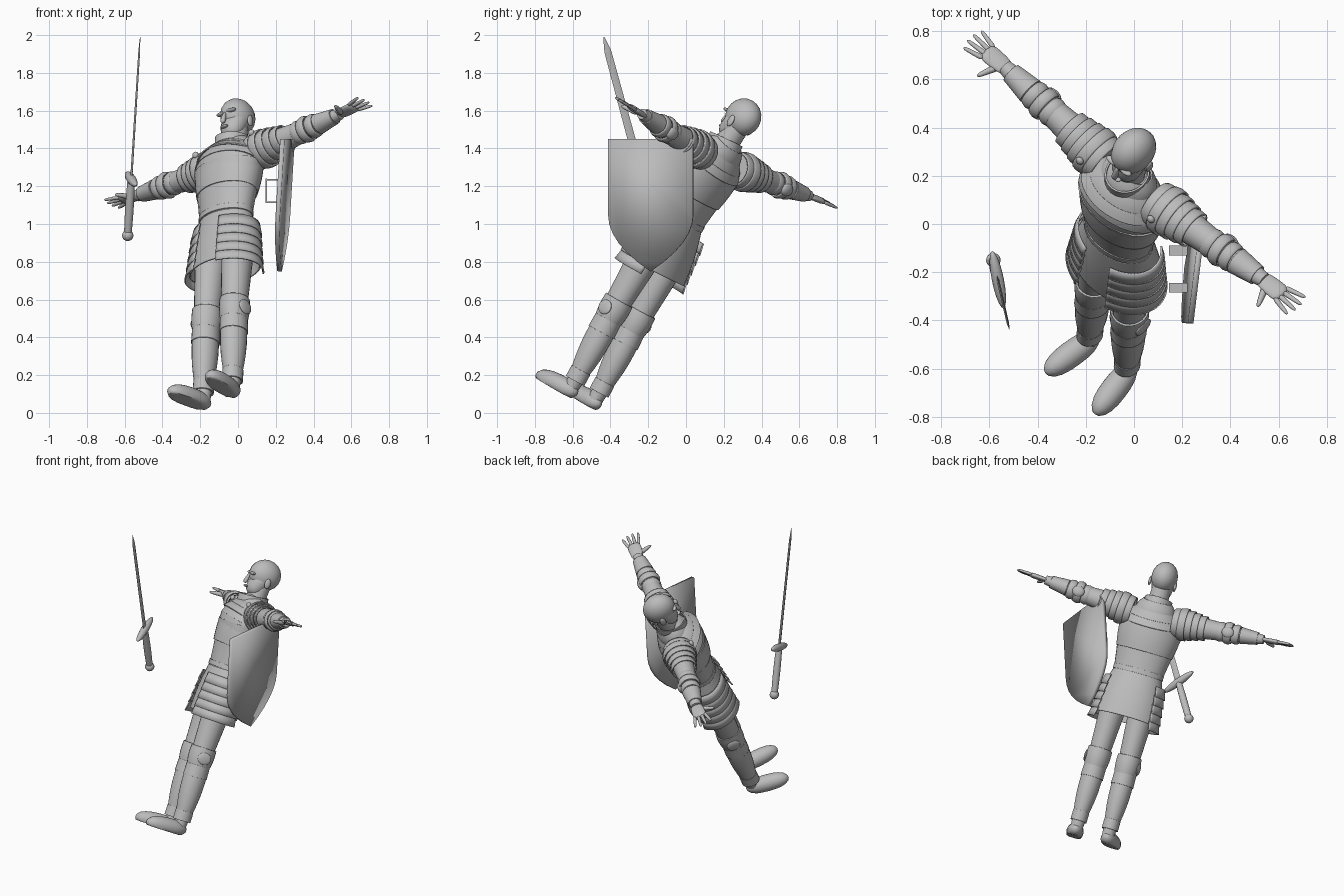
import bpy, bmesh, math
from mathutils import Matrix, Vector

if "Cube" in bpy.data.objects:
    bpy.data.objects.remove(bpy.data.objects["Cube"])

GREY = (.5, .5, .5, 1)
material = bpy.data.materials.new("plain grey")
material.use_nodes = True
material.diffuse_color = GREY
material.node_tree.nodes["Principled BSDF"].inputs["Base Color"].default_value = GREY


def frame(origin, up, side):
    """Matrix whose z follows up and whose x follows side."""
    z_axis = Vector(up).normalized()
    x_axis = Vector(side)
    x_axis = (x_axis - z_axis * x_axis.dot(z_axis)).normalized()
    turn = Matrix((x_axis, z_axis.cross(x_axis), z_axis)).transposed().to_4x4()
    return Matrix.Translation(origin) @ turn


# The figure leans back and turns; the sword floats beside it
BODY = frame((-.08, -.54, .04), (.045, .483, .874), (.737, -.607, .296))
SWORD = frame((-.585, -.145, .92), (.06, -.26, .96), (1, .2, 0))
WORLD = Matrix.Identity(4)


def finish(mesh_data, name, space, thickness=0):
    bmesh.ops.recalc_face_normals(mesh_data, faces=mesh_data.faces)
    mesh = bpy.data.meshes.new(name)
    mesh_data.to_mesh(mesh)
    mesh_data.free()
    mesh.materials.append(material)
    mesh.shade_smooth()
    mesh.set_sharp_from_angle(angle=math.radians(50))
    part = bpy.data.objects.new(name, mesh)
    bpy.context.collection.objects.link(part)
    part.matrix_world = space
    if thickness:
        part.modifiers.new("thickness", 'SOLIDIFY').thickness = thickness


def tube(name, start, end, first, last, flat=1, bulge=0, power=0, shell=False, arc=None,
         mirror=1, floor=False, sides=24, steps=10, space=BODY):
    """Elliptical tube between two points; bulge swells it, power rounds its ends."""
    start, end = Vector(start), Vector(end)
    along = (end - start).normalized()
    side = Vector((0, 1, 0)) if abs(along.x) > .7 else Vector((1, 0, 0))
    side = (side - along * side.dot(along)).normalized()
    across = along.cross(side)
    low, high = arc or (0, 360)
    count = sides + 1 if arc else sides
    mesh_data = bmesh.new()
    rings = []
    for step in range(steps + 1):
        t = (1 - math.cos(math.pi * step / steps)) / 2
        radius = first + (last - first) * t + bulge * math.sin(math.pi * t)
        if power:
            radius *= max(1 - abs(2 * t - 1) ** power, .001) ** .5
        ring = []
        for i in range(count):
            angle = math.radians(low + (high - low) * i / sides)
            point = start.lerp(end, t) + radius * (side * math.cos(angle) + across * flat * math.sin(angle))
            point.x *= mirror
            if floor:
                point.z = max(point.z, 0)
            ring.append(mesh_data.verts.new(point))
        rings.append(ring)
    for ring, following in zip(rings, rings[1:]):
        for i in range(sides):
            j = (i + 1) % count
            mesh_data.faces.new((ring[i], ring[j], following[j], following[i]))
    if not shell:
        mesh_data.faces.new(rings[0])
        mesh_data.faces.new(rings[-1])
    finish(mesh_data, name, space, .008 if shell else 0)


def ball(name, centre, width, depth, height, space=BODY):
    middle, half = Vector(centre), Vector((0, 0, height))
    tube(name, middle - half, middle + half, width, width, flat=depth / width, power=2, space=space)


def box(name, centre, size):
    mesh_data = bmesh.new()
    place = Matrix.Translation(centre) @ Matrix.Diagonal((*size, 1))
    bmesh.ops.create_cube(mesh_data, size=1, matrix=place)
    finish(mesh_data, name, WORLD)


# Joints of the left side and the centre line
HIP, KNEE, ANKLE, SOLE = (.09, -.045, 1), (.1, -.055, .5), (.105, -.045, .12), (.105, -.045, .03)
SHOULDER, ELBOW, WRIST = (.15, 0, 1.48), (.48, .01, 1.505), (.73, .02, 1.525)
HEEL, TOE = (.1, .005, .04), (.14, -.275, .02)
WAIST, CHEST, THROAT = (0, -.05, 1.1), (0, -.05, 1.4), (0, 0, 1.57)
SKULL, CHIN = (0, 0, 1.745), (0, -.06, 1.6)


def between(joint, other, t):
    return Vector(joint).lerp(Vector(other), t)


# Head
ball("skull", SKULL, .084, .105, .1)
tube("jaw", CHIN, SKULL, .055, .085, flat=.9, power=4)
tube("neck", THROAT - Vector((0, 0, .1)) if isinstance(THROAT, Vector) else between(THROAT, CHEST, .5),
     between(THROAT, SKULL, .7), .07, .06)
tube("nose", (0, -.1, 1.73), (0, -.115, 1.66), .008, .016, power=4)
ball("mouth", (0, -.1, 1.645), .024, .014, .008)

# Torso and chest armour
tube("abdomen", between(WAIST, CHEST, -.3), CHEST, .15, .21, flat=.68, bulge=-.005)
tube("upper_chest", CHEST, THROAT, .21, .07, flat=.7, bulge=.04)
tube("breastplate", between(WAIST, CHEST, .5), between(CHEST, THROAT, .2), .185, .205, flat=.72,
     bulge=.006, shell=True, sides=36)
for low, high, first, last in ((.25, .7, .2, .13), (.5, .85, .17, .11), (.75, 1.1, .13, .092)):
    tube("gorget_plate", between(CHEST, THROAT, low), between(CHEST, THROAT, high), first, last,
         flat=.8, bulge=.006, shell=True, sides=36)
tube("collar", (0, -.025, 1.54), (0, -.03, 1.6), .092, .09, flat=1.1, shell=True)

# Belt and skirt
tube("belt", WAIST, between(WAIST, CHEST, .1), .166, .166, flat=.7, shell=True, sides=36)
tube("skirt", WAIST, (0, -.035, .8), .162, .218, flat=.69, bulge=.01, shell=True, sides=40)

for mirror in (-1, 1):
    # Face details
    ball("ear", (mirror * .083, .01, 1.7), .01, .02, .032)
    ball("brow", (mirror * .035, -.09, 1.735), .032, .016, .01)

    # Overlapping hip plates
    for row in range(5):
        top = Vector((0, -.04, 1.05 - row * .055))
        radius = .2 + row * .006
        tube("hip_plate", top, top - Vector((0, 0, .065)), radius, radius + .015, flat=.73,
             shell=True, arc=(-40, 70), mirror=mirror, steps=2)

    # Legs and shoes
    tube("thigh", HIP, KNEE, .092, .064, flat=1.07, mirror=mirror)
    tube("shin", KNEE, ANKLE, .063, .045, flat=1.08, bulge=.014, mirror=mirror)
    tube("ankle", ANKLE, SOLE, .045, .038, mirror=mirror)
    tube("shoe", HEEL, TOE, .045, .045, bulge=.01, power=4, floor=True, mirror=mirror)
    tube("ankle_cuff", between(ANKLE, SOLE, .3), between(ANKLE, KNEE, .1), .053, .053, flat=1.1,
         shell=True, mirror=mirror)
    tube("greave_top", between(KNEE, ANKLE, .3), between(KNEE, ANKLE, .1), .074, .072, flat=1.06,
         shell=True, mirror=mirror)
    tube("knee_cop", between(KNEE, ANKLE, .15), between(KNEE, HIP, .16), .068, .078, flat=1.06,
         bulge=.006, shell=True, mirror=mirror)
    ball("knee_wing", (mirror * .175, -.05, .515), .012, .045, .04)

    # Arms
    tube("upper_arm", SHOULDER, ELBOW, .082, .056, mirror=mirror)
    tube("forearm", ELBOW, WRIST, .056, .032, flat=.9, bulge=.004, mirror=mirror)
    tube("bracer", between(ELBOW, WRIST, .4), between(ELBOW, WRIST, .85), .06, .045, flat=.9,
         shell=True, mirror=mirror)

    # Layered shoulder and elbow plates
    for row in range(5):
        t = row / 8 - .04
        radius = .112 - abs(row - 1) * .009
        tube("shoulder_plate", between(SHOULDER, ELBOW, t), between(SHOULDER, ELBOW, t + .15),
             radius - .006, radius - .002, flat=.95, bulge=.004, shell=True, mirror=mirror, steps=4)
    for row in (-1, 0, 1):
        radius = .07 - abs(row) * .008
        tube("elbow_plate", between(ELBOW, WRIST, row * .2 - .02), between(ELBOW, WRIST, row * .2 + .18),
             radius - .005, radius - .005, bulge=.008, shell=True, mirror=mirror, steps=4)
    ball("shoulder_rivet", (mirror * .2, -.1, 1.54), .018, .014, .018)
    ball("elbow_wing", (mirror * .5, .07, 1.505), .04, .02, .035)

    # Hands
    knuckles = Vector((.84, .018, 1.532))
    tube("palm", between(WRIST, knuckles, -.2), knuckles, .034, .042, flat=.38, bulge=.004,
         power=8, mirror=mirror)
    for finger in (-1.5, -.5, .5, 1.5):
        root = knuckles + Vector((-.02, finger * .022, 0))
        tip = root + Vector((.11 - abs(finger) * .012, finger * .015, .005))
        tube("finger", root, tip, .012, .008, flat=.9, power=6, sides=10, mirror=mirror)
    tube("thumb", (.75, .01, 1.52), (.79, -.085, 1.508), .018, .009, power=6, sides=10, mirror=mirror)

# Sword
ball("pommel", (0, 0, .02), .03, .03, .03, space=SWORD)
tube("grip", (0, 0, .02), (0, 0, .32), .02, .02, bulge=.003, sides=16, space=SWORD)
tube("guard", (0, -.125, .33), (0, .125, .33), .025, .025, power=2, sides=16, space=SWORD)
tube("blade", (0, 0, .32), (0, 0, 1.03), .006, .005, flat=3.8, sides=4, space=SWORD)
tube("blade_tip", (0, 0, 1.03), (0, 0, 1.11), .005, .001, flat=3.8, sides=4, space=SWORD)

# Shield: straight sides that curve in to a point
MIDDLE, HALF, TOP, BEND, POINT = -.185, .225, 1.45, 1.05, .75
edge = [(HALF, TOP)]
for step in range(6):
    t = step / 6
    edge.append((HALF * (1 - t * t), BEND + (POINT - BEND) * t))
outline = edge + [(0, POINT)] + [(-y, z) for y, z in reversed(edge)]
mesh_data = bmesh.new()
corners = [Vector((.25 + .12 * y - .06 * (TOP - z), MIDDLE + y, z)) for y, z in outline]
mesh_data.faces.new([mesh_data.verts.new(corner) for corner in corners])
finish(mesh_data, "shield", WORLD, thickness=.024)

# Arm straps on the inner side of the shield
for y in (-.11, -.265):
    box("strap_bar", (.15, y, 1.175), (.008, .04, .13))
    for z in (1.115, 1.235):
        box("strap_end", (.185, y, z), (.075, .04, .008))
